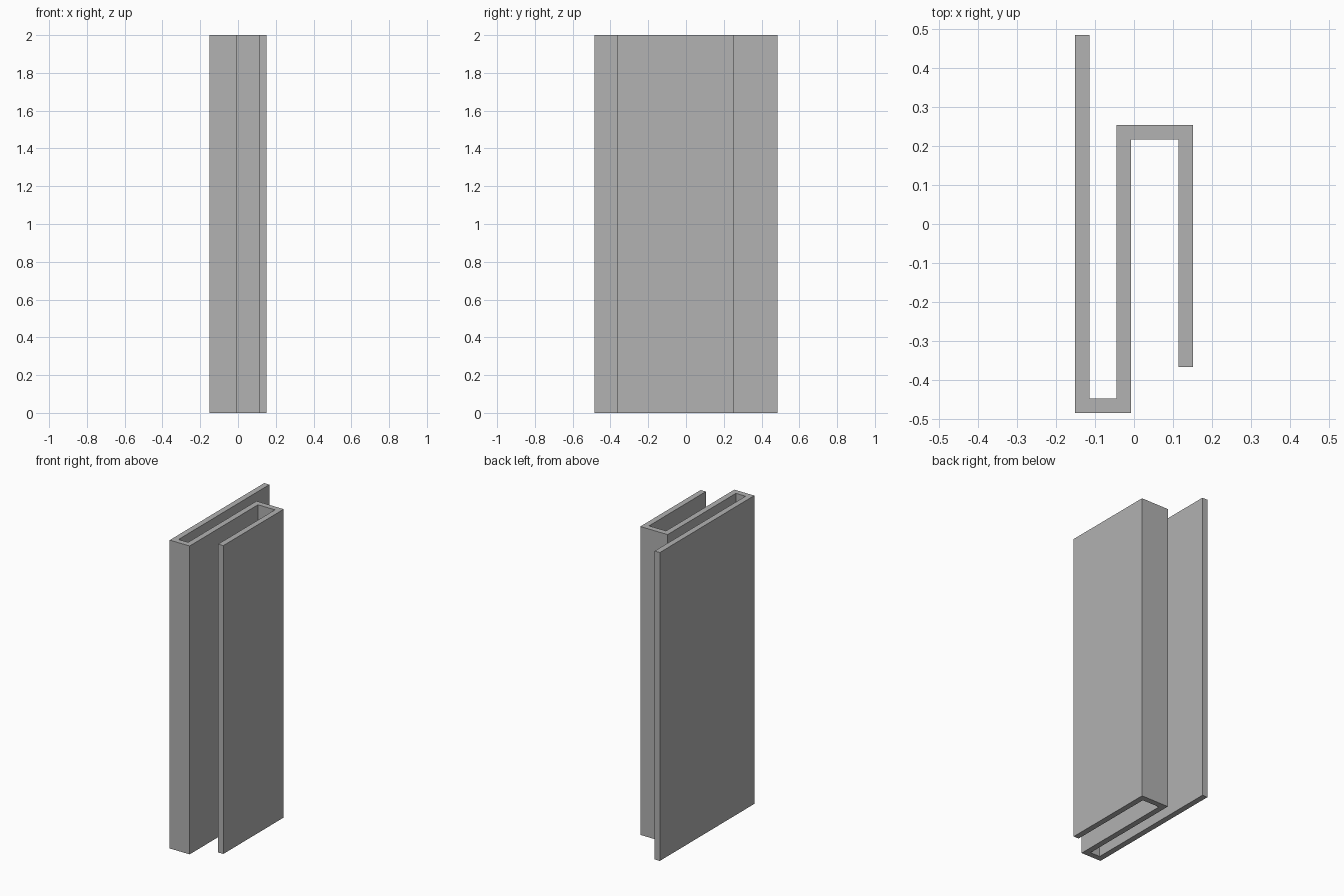
import bpy, bmesh

cube = bpy.data.objects.get("Cube")
if cube:
    bpy.data.objects.remove(cube, do_unlink=True)

HEIGHT = 2.0
T = 0.037                       # wall thickness
LEFT, MID, RIGHT = -0.151, -0.045, 0.151   # outer wall positions
FRONT, BACK = -0.484, 0.484
FOLD, TIP = 0.253, -0.366       # back fold and free end of the short wall

# Grey metal
grey = bpy.data.materials.new("grey_metal")
grey.use_nodes = True
colour = (0.445, 0.445, 0.445, 1)
grey.diffuse_color = colour
grey.node_tree.nodes["Principled BSDF"].inputs["Base Color"].default_value = colour

# Folded strip outline, seen from above
outline = [
    (LEFT, BACK), (LEFT, FRONT), (MID + T, FRONT), (MID + T, FOLD - T),
    (RIGHT - T, FOLD - T), (RIGHT - T, TIP), (RIGHT, TIP), (RIGHT, FOLD),
    (MID, FOLD), (MID, FRONT + T), (LEFT + T, FRONT + T), (LEFT + T, BACK),
]

# Extrude the outline to full height
bm = bmesh.new()
base = bm.faces.new([bm.verts.new((x, y, 0)) for x, y in outline])
result = bmesh.ops.extrude_face_region(bm, geom=[base], use_keep_orig=True)
top = [v for v in result["geom"] if isinstance(v, bmesh.types.BMVert)]
bmesh.ops.translate(bm, verts=top, vec=(0, 0, HEIGHT))
bmesh.ops.recalc_face_normals(bm, faces=bm.faces)

mesh = bpy.data.meshes.new("folded_channel_profile")
bm.to_mesh(mesh)
bm.free()
mesh.materials.append(grey)
profile = bpy.data.objects.new("folded_channel_profile", mesh)
bpy.context.collection.objects.link(profile)
